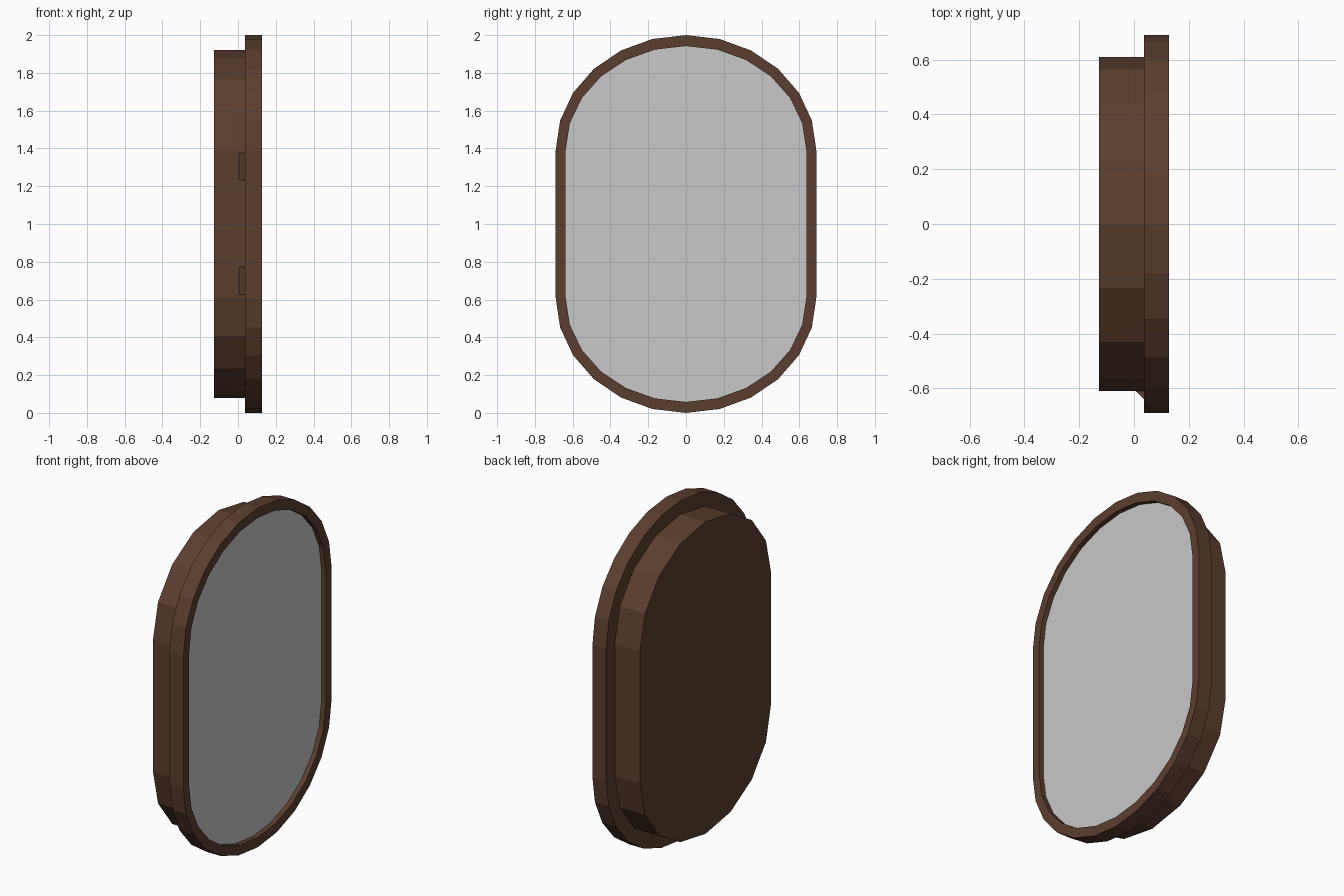
import bpy, bmesh, math

if "Cube" in bpy.data.objects:
    bpy.data.objects.remove(bpy.data.objects["Cube"])


def material(name, rgb):
    m = bpy.data.materials.new(name)
    m.diffuse_color = (*rgb, 1)
    m.use_nodes = True
    m.node_tree.nodes["Principled BSDF"].inputs["Base Color"].default_value = m.diffuse_color
    return m


wood = material("walnut brown", (0.105, 0.048, 0.028))
glass = material("mirror silver", (0.58, 0.58, 0.58))


def pill(half_w, half_h, n):
    """Pill outline in y/z: straight sides with half-ellipse ends, n steps per quarter."""
    s = 0.39
    b = half_h - s
    pts = []
    for i in range(2 * n + 1):
        a = math.pi / 2 * i / n
        pts.append((half_w * math.cos(a), 1 + s + b * math.sin(a)))
    return pts + [(-y, 2 - z) for y, z in pts]


def finish(name, bm, mat):
    bmesh.ops.recalc_face_normals(bm, faces=bm.faces)
    me = bpy.data.meshes.new(name)
    bm.to_mesh(me)
    bm.free()
    me.materials.append(mat)
    ob = bpy.data.objects.new(name, me)
    bpy.context.collection.objects.link(ob)
    return ob


def slab(name, outline, x0, x1, mat):
    """Extrude a y/z outline between two x positions."""
    bm = bmesh.new()
    f = bm.faces.new([bm.verts.new((x0, y, z)) for y, z in outline])
    r = bmesh.ops.extrude_face_region(bm, geom=[f])
    verts = [g for g in r["geom"] if isinstance(g, bmesh.types.BMVert)]
    bmesh.ops.translate(bm, verts=verts, vec=(x1 - x0, 0, 0))
    return finish(name, bm, mat)


# Cabinet box behind the door
slab("cabinet_box", pill(0.61, 0.92, 4), -0.127, 0.037, wood)

# Door: back panel, raised rim and recessed mirror
N = 6
bm = bmesh.new()
loops = []
for w, h, x in ((0.69, 1.0, 0.037), (0.69, 1.0, 0.127),
                (0.637, 0.942, 0.127), (0.637, 0.942, 0.095)):
    loops.append([bm.verts.new((x, y, z)) for y, z in pill(w, h, N)])
for a, b in zip(loops, loops[1:]):
    for i in range(len(a)):
        j = (i + 1) % len(a)
        bm.faces.new((a[i], a[j], b[j], b[i]))
bm.faces.new(loops[0])
bm.faces.new(loops[-1])
finish("door_frame", bm, wood)
slab("mirror", pill(0.637, 0.942, N), 0.09, 0.098, glass)

# Wedge hinges on the side of the box
for name, z in (("lower_hinge", 0.70), ("upper_hinge", 1.305)):
    bm = bmesh.new()
    tri = ((0.003, -0.607), (0.037, -0.607), (0.037, -0.64))
    lo, hi = [[bm.verts.new((x, y, z + d)) for x, y in tri] for d in (-0.072, 0.072)]
    bm.faces.new(lo)
    bm.faces.new(hi)
    for i in range(3):
        j = (i + 1) % 3
        bm.faces.new((lo[i], lo[j], hi[j], hi[i]))
    finish(name, bm, wood)
